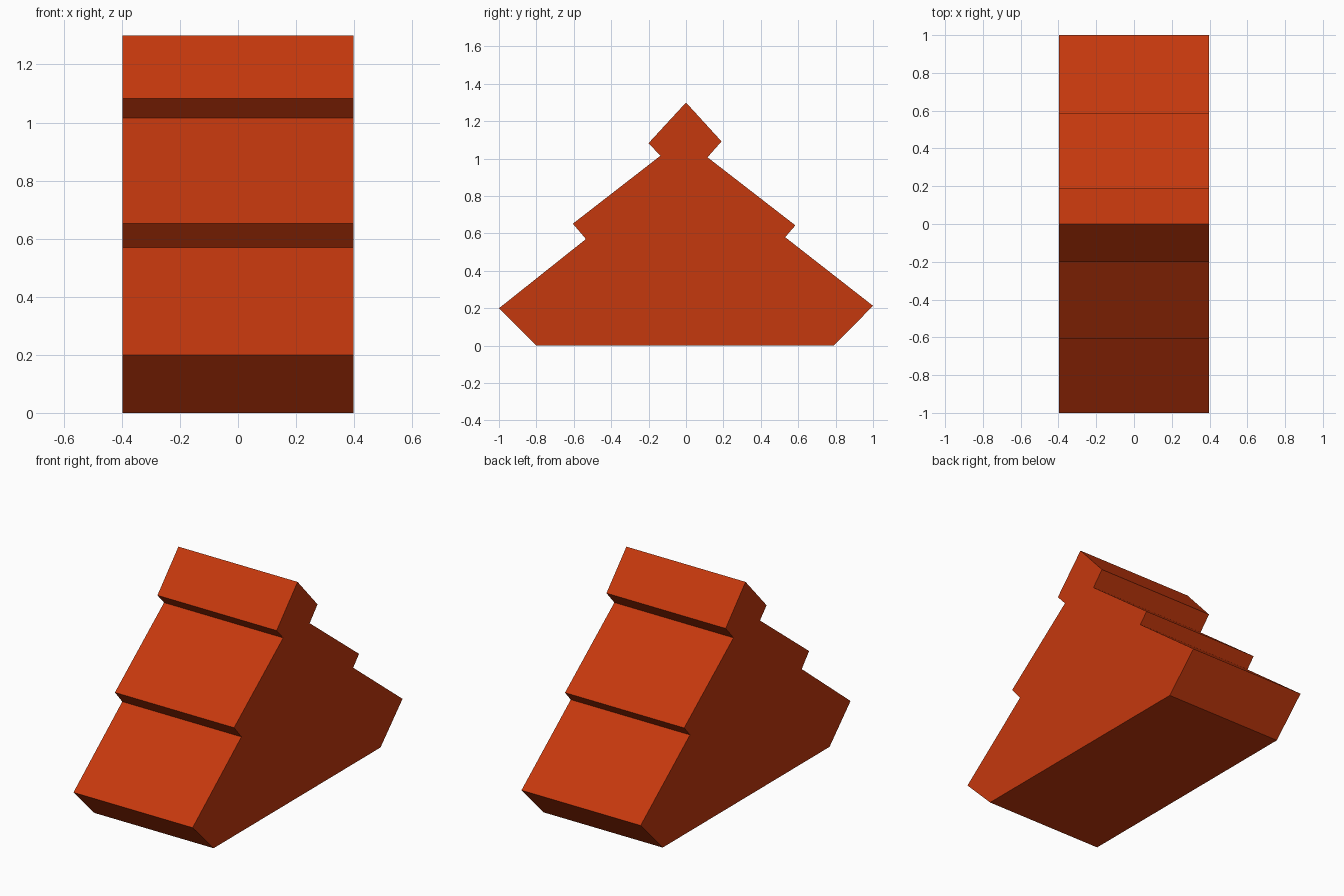
import bpy
import bmesh

if "Cube" in bpy.data.objects:
    bpy.data.objects.remove(bpy.data.objects["Cube"], do_unlink=True)

# Single flat colour
COLOUR = (0.56, 0.04, 0.004, 1.0)
mat = bpy.data.materials.new("burnt orange")
mat.use_nodes = True
mat.diffuse_color = COLOUR
mat.node_tree.nodes["Principled BSDF"].inputs["Base Color"].default_value = COLOUR


def extrude_profile(name, profile, width):
    """Extrude a closed (y, z) outline along x, centred on x = 0."""
    bm = bmesh.new()
    face = bm.faces.new([bm.verts.new((-width / 2, y, z)) for y, z in profile])
    side = bmesh.ops.extrude_face_region(bm, geom=[face])
    moved = [v for v in side["geom"] if isinstance(v, bmesh.types.BMVert)]
    bmesh.ops.translate(bm, verts=moved, vec=(width, 0, 0))
    bmesh.ops.recalc_face_normals(bm, faces=bm.faces)
    mesh = bpy.data.meshes.new(name)
    bm.to_mesh(mesh)
    bm.free()
    mesh.materials.append(mat)
    obj = bpy.data.objects.new(name, mesh)
    bpy.context.collection.objects.link(obj)
    return obj


# Tiered tree outline: front edge going up, peak, back edge going down
front_edge = [(-0.80, 0), (-1.0, 0.20), (-0.535, 0.57), (-0.605, 0.652),
              (-0.137, 1.015), (-0.20, 1.083)]
peak = [(0, 1.30)]
back_edge = [(0.19, 1.092), (0.115, 1.007), (0.585, 0.643),
             (0.53, 0.58), (1.0, 0.213), (0.79, 0)]

extrude_profile("tiered_tree_block", front_edge + peak + back_edge, 0.795)
